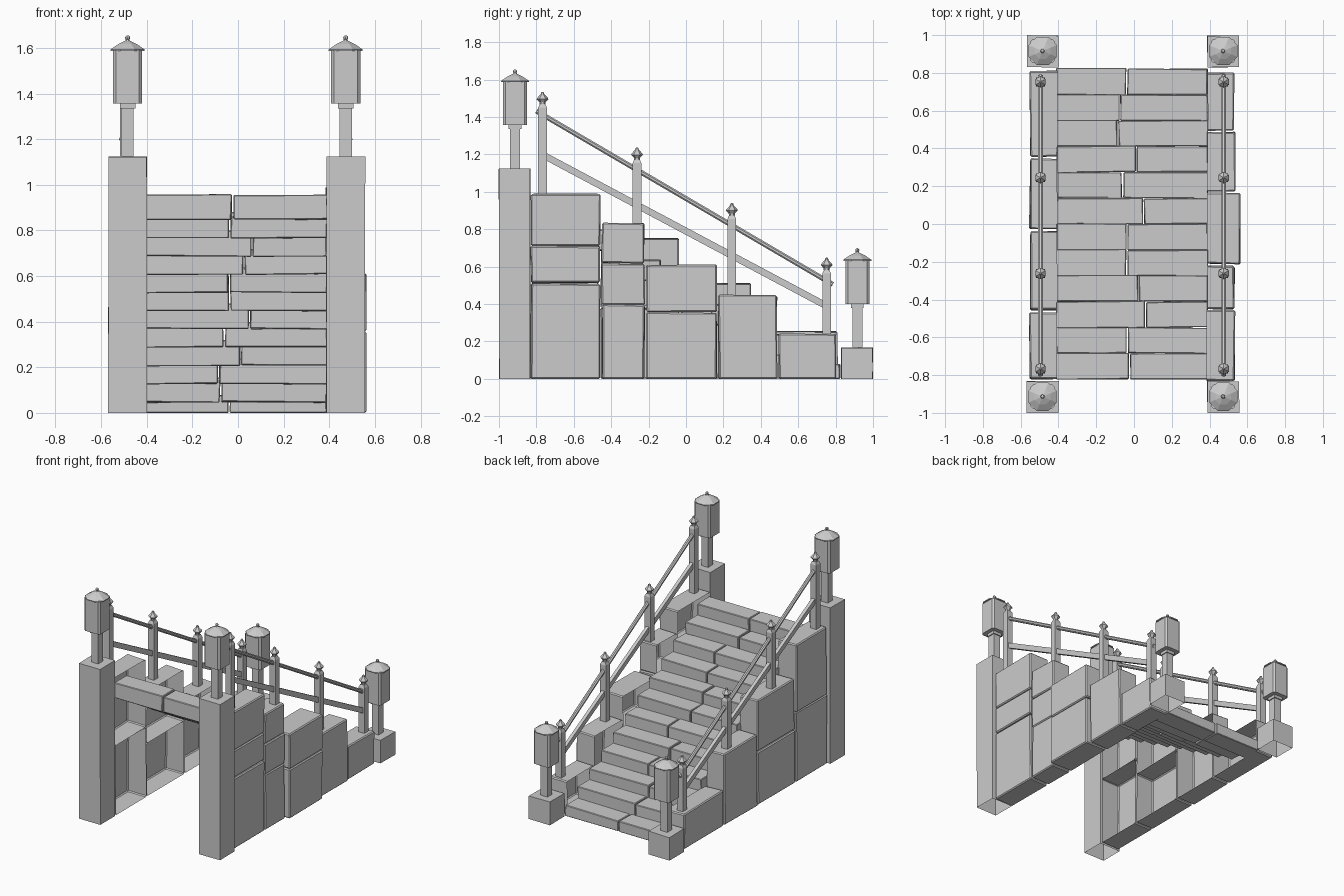
import bpy, bmesh, math, random
from mathutils import Vector, Matrix

if "Cube" in bpy.data.objects:
    bpy.data.objects.remove(bpy.data.objects["Cube"])

random.seed(4)


def finish(name, bm, bevel=0.0):
    me = bpy.data.meshes.new(name)
    bm.to_mesh(me)
    bm.free()
    ob = bpy.data.objects.new(name, me)
    bpy.context.collection.objects.link(ob)
    if bevel:
        m = ob.modifiers.new("bevel", 'BEVEL')
        m.width, m.segments, m.limit_method = bevel, 1, 'ANGLE'
    return ob


def block(name, x0, x1, y0, y1, z0, z1, jitter=0.0, bevel=0.0, open_dir=None):
    """Box with optional uneven corners and one open side."""
    bm = bmesh.new()
    bmesh.ops.create_cube(bm, size=1)
    bm.normal_update()
    if open_dir:
        d = Vector(open_dir)
        faces = [f for f in bm.faces if f.normal.dot(d) > 0.9]
        bmesh.ops.delete(bm, geom=faces, context='FACES_ONLY')
    for v in bm.verts:
        j = [random.uniform(-jitter, jitter) for _ in range(3)]
        v.co = Vector(((x0 + x1) / 2 + v.co.x * (x1 - x0) + j[0],
                       (y0 + y1) / 2 + v.co.y * (y1 - y0) + j[1],
                       max(0, (z0 + z1) / 2 + v.co.z * (z1 - z0) + (j[2] if z0 > 0 or v.co.z > 0 else 0))))
    return finish(name, bm, bevel)


def lathe(name, x, y, profile, sides, turn=0.0):
    """Faceted turned part from (radius, z) pairs."""
    bm = bmesh.new()
    rings = []
    for r, z in profile:
        rings.append([bm.verts.new((x + r * math.cos(turn + 2 * math.pi * i / sides),
                                    y + r * math.sin(turn + 2 * math.pi * i / sides), z))
                      for i in range(sides)])
    for a, b in zip(rings, rings[1:]):
        for i in range(sides):
            k = (i + 1) % sides
            bm.faces.new((a[i], a[k], b[k], b[i]))
    bm.faces.new(rings[0][::-1])
    bm.faces.new(rings[-1])
    return finish(name, bm)


def rail(name, x, a, b, w, h, sides):
    """Sloped bar between two (y, z) points."""
    p, q = Vector((x, *a)), Vector((x, *b))
    bm = bmesh.new()
    turn = Matrix.Rotation(math.pi / sides, 4, 'Z')
    bmesh.ops.create_cone(bm, cap_ends=True, segments=sides, radius1=1, radius2=1,
                          depth=(q - p).length, matrix=turn)
    k = 1 / math.cos(math.pi / sides)
    bmesh.ops.scale(bm, vec=(w / 2 * k, h / 2 * k, 1), verts=bm.verts)
    ang = math.atan2((q - p).y, (q - p).z)
    bmesh.ops.transform(bm, verts=bm.verts,
                        matrix=Matrix.Translation((p + q) / 2) @ Matrix.Rotation(-ang, 4, 'X'))
    return finish(name, bm)


# steps: two uneven slabs each
splits = [-.025, -.035, .062, .025, -.037, -.037, .05, -.06, .012, -.085, -.075, -.038]
for i, s in enumerate(splits):
    y0 = -.822 + i * .137
    z1 = .957 - i * .08
    z0 = max(0, z1 - .11)
    block("step_left", -.41, s - .004, y0, y0 + .139, z0, z1, .003, .004)
    block("step_right", s + .004, .39, y0, y0 + .136, z0, z1, .003, .004)

# side walls: stacked stones, open on the hidden inner side
right = [(-.83, -.46, .535, (0, .51, .71, .985)), (-.45, -.222, .53, (0, .395, .615, .832)),
         (-.21, .165, .56, (0, .355, .61)), (.175, .485, .535, (0, .447)), (.495, .80, .53, (0, .24))]
left = [(-.82, -.47, .553, (0, .50, .99)), (-.455, -.04, .548, (0, .38, .75)),
        (-.025, .345, .552, (0, .51)), (.357, .81, .55, (0, .255))]
for y0, y1, xo, zs in right:
    for a, b in zip(zs, zs[1:]):
        block("right_wall_stone", .388, xo, y0, y1, a + .003 * (a > 0), b, .004, .007, (-1, 0, 0))
for y0, y1, xo, zs in left:
    for a, b in zip(zs, zs[1:]):
        block("left_wall_stone", -xo, -.405, y0, y1, a + .003 * (a > 0), b, .004, .007, (1, 0, 0))

# corner pillars with lanterns
for x0 in (-.568, .388):
    for y0, top in ((-1, 1.123), (.83, .167)):
        block("corner_pillar", x0, x0 + .168, y0, y0 + .168, 0, top, .002, 0, (0, 0, -1))
        x, y = x0 + .084, y0 + .086
        block("lantern_post", x - .027, x + .027, y - .027, y + .027, top, top + .215)
        block("lantern_collar", x - .034, x + .034, y - .034, y + .034, top + .212, top + .235)
        body = block("lantern_body", x - .064, x + .064, y - .064, y + .064, top + .233, top + .467)
        # chamfer only the upright corners
        bm = bmesh.new()
        bm.from_mesh(body.data)
        up = [e for e in bm.edges if abs(e.verts[0].co.z - e.verts[1].co.z) > .1]
        bmesh.ops.bevel(bm, geom=up, offset=.013, segments=1, affect='EDGES')
        bm.to_mesh(body.data)
        bm.free()
        lathe("lantern_roof", x, y, [(.081, top + .464), (.081, top + .47), (.045, top + .493),
                                     (.012, top + .508), (.006, top + .518)], 8, math.pi / 8)
        bm = bmesh.new()
        bmesh.ops.create_uvsphere(bm, u_segments=8, v_segments=6, radius=.011,
                                  matrix=Matrix.Translation((x, y, top + .521)))
        finish("lantern_knob", bm)

# railings with baluster posts and pointed finials
posts = [(-.767, 1.535), (-.262, 1.238), (.245, .94), (.752, .648)]
for x, bases in ((-.495, (.985, .745, .505, .25)), (.475, (.98, .828, .442, .235))):
    for (y, tip), base in zip(posts, bases):
        lathe("rail_post", x, y, [(.033, base - .005), (.033, tip - .085), (.021, tip - .066)],
              4, math.pi / 4)
        lathe("rail_finial", x, y, [(.015, tip - .068), (.017, tip - .056), (.031, tip - .04),
                                    (.029, tip - .033), (.009, tip - .012), (.008, tip - .004),
                                    (.003, tip)], 6, math.pi / 2)
    rail("upper_rail", x, (-.80, 1.432), (.785, .505), .026, .026, 8)
    rail("lower_rail", x, (-.765, 1.197), (.755, .388), .024, .036, 4)
